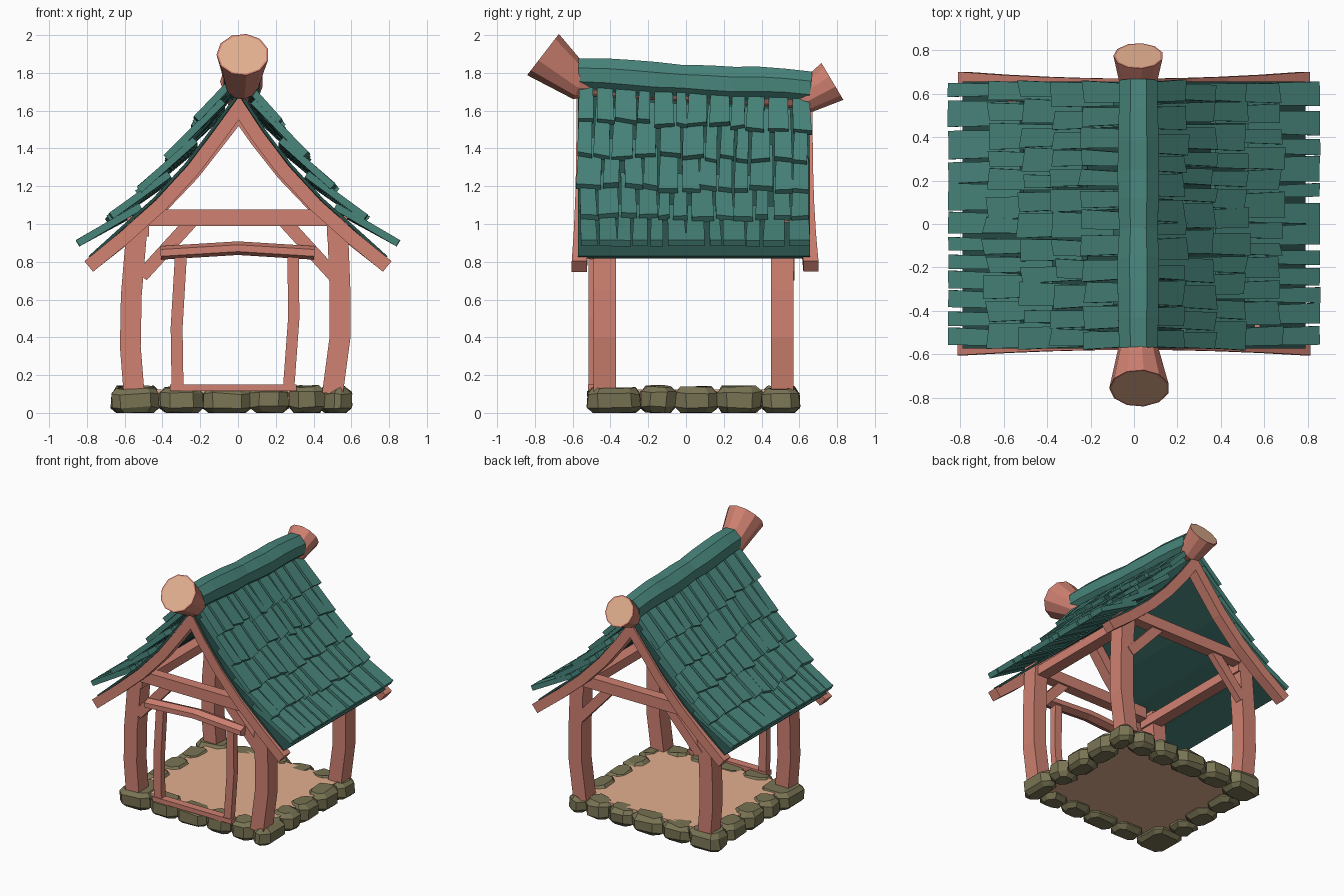
import bpy, bmesh, math, random
from mathutils import Vector

random.seed(7)
cube = bpy.data.objects.get("Cube")
if cube:
    bpy.data.objects.remove(cube, do_unlink=True)


def material(name, rgb):
    m = bpy.data.materials.new(name)
    m.use_nodes = True
    m.diffuse_color = (*rgb, 1)
    m.node_tree.nodes["Principled BSDF"].inputs["Base Color"].default_value = (*rgb, 1)
    return m


WOOD = material("reddish wood", (0.63, 0.22, 0.165))
CUT = material("pale cut wood", (0.76, 0.43, 0.275))
TEAL = material("teal shingle", (0.065, 0.235, 0.2))
DARK_TEAL = material("dark teal underlay", (0.022, 0.078, 0.068))
STONE = material("olive stone", (0.192, 0.175, 0.089))
X, Y = Vector((1, 0, 0)), Vector((0, 1, 0))


def finish(name, bm, *mats):
    bmesh.ops.recalc_face_normals(bm, faces=bm.faces)
    mesh = bpy.data.meshes.new(name)
    bm.to_mesh(mesh)
    bm.free()
    for m in mats:
        mesh.materials.append(m)
    ob = bpy.data.objects.new(name, mesh)
    bpy.context.collection.objects.link(ob)
    return ob


def rect(w, d, lift=0):
    return [(a * d / 2, b * w / 2 + lift) for a, b in ((-1, -1), (1, -1), (1, 1), (-1, 1))]


def ring(n, a=1, b=1):
    return [(a * math.cos(math.tau * (i + .5) / n), b * math.sin(math.tau * (i + .5) / n))
            for i in range(n)]


def sweep(pts, prof, u, scales=None):
    """Carry a profile along a mitred path; u is the profile's fixed side axis."""
    pts = [Vector(p) for p in pts]
    bm, rows = bmesh.new(), []
    for i, p in enumerate(pts):
        before = (p - pts[max(i - 1, 0)]).normalized()
        after = (pts[min(i + 1, len(pts) - 1)] - p).normalized()
        t = (before + after).normalized()
        miter = 1 / max(0.4, t.dot(after if after.length else before))
        v = t.cross(u).normalized() * miter
        s = scales[i] if scales else 1
        rows.append([bm.verts.new(p + (u * a + v * b) * s) for a, b in prof])
    n = len(prof)
    for r, q in zip(rows, rows[1:]):
        for j in range(n):
            bm.faces.new((r[j], r[(j + 1) % n], q[(j + 1) % n], q[j]))
    caps = [bm.faces.new(rows[0]), bm.faces.new(rows[-1])]
    return bm, caps


def beam(name, pts, w, d, u=Y):
    return finish(name, sweep(pts, rect(w, d), u)[0], WOOD)


def block(name, lo, hi, mat, corner=0, rim=0, jitter=0):
    bm = bmesh.new()
    bmesh.ops.create_cube(bm, size=1)
    for v in bm.verts:
        v.co = Vector([l + (h - l) * (c + .5) for l, h, c in zip(lo, hi, v.co)])
    if corner:
        upright = [e for e in bm.edges if abs(e.verts[0].co.z - e.verts[1].co.z) > .01]
        bmesh.ops.bevel(bm, geom=upright, offset=corner, segments=1, affect='EDGES')
        flat = [e for e in bm.edges if abs(e.verts[0].co.z - e.verts[1].co.z) < .01]
        bmesh.ops.bevel(bm, geom=flat, offset=rim, segments=1, affect='EDGES')
        for v in bm.verts:
            v.co += Vector([random.uniform(-jitter, jitter) for _ in range(3)])
            v.co.z = max(0, v.co.z)
    return finish(name, bm, mat)


# Floor and ring of foundation stones, with larger corner stones
block("floor", (-.57, -.44, .04), (.52, .52, .125), CUT)
FRONT = [-.67, -.415, -.185, .065, .27, .46, .6]
SIDE = [-.24, -.055, .165, .4]


def stone(name, x0, x1, y0, y1):
    block(name, (x0, y0, 0), (x1, y1, random.uniform(.125, .142)), STONE, .05, .03, .007)


for k, (a, b) in enumerate(zip(FRONT, FRONT[1:])):
    corner = k in (0, len(FRONT) - 2)
    stone(f"front_stone_{k + 1}", a, b, -.52, SIDE[0] if corner else -.35)
    stone(f"back_stone_{k + 1}", a, b, SIDE[-1] if corner else .43, .6)
for label, x0, x1 in (("right", -.66, -.48), ("left", .43, .6)):
    for k, (a, b) in enumerate(zip(SIDE, SIDE[1:])):
        stone(f"{label}_stone_{k + 1}", x0, x1, a, b)

# Bowed corner posts, gable cross beams and knee braces
POST = {"right": ((-.55, .1), (-.57, .35), (-.565, .62), (-.53, 1.04)),
        "left": ((.5, .1), (.54, .4), (.54, .65), (.525, 1.04))}
for end, y, yb in (("front", -.43, -.465), ("back", .51, .55)):
    for side, curve in POST.items():
        s = -1 if side == "right" else 1
        beam(f"{end}_{side}_post", [(x, y, z) for x, z in curve], .11, .12)
        beam(f"{end}_{side}_brace", [(s * .51, yb, .725), (s * .25, yb, 1.01)], .07, .05)
    beam(f"{end}_cross_beam", [(-.47, yb, 1.033), (.47, yb, 1.033)], .085, .08)
for side, s in (("right", -1), ("left", 1)):
    beam(f"{side}_wall_plate", [(s * .515, -.49, .97), (s * .515, .57, .97)], .07, .09, X)

# Doorway frame in the front wall
block("door_sill", (-.36, -.52, .115), (.31, -.46, .15), WOOD)
beam("door_right_jamb", [(-.32, -.49, .13), (-.325, -.49, .45), (-.302, -.49, .84)], .063, .05)
beam("door_left_jamb", [(.268, -.49, .13), (.295, -.49, .5), (.292, -.49, .84)], .06, .05)
lintel_path = [(-.41, -.5, .847), (0, -.5, .872), (.405, -.5, .847)]
finish("door_lintel", sweep(lintel_path, ring(6, .055, .036), Y)[0], WOOD)

# Curved gable rafters
HALF = [(.1, 1.47), (.24, 1.285), (.41, 1.1), (.6, .93), (.79, .775)]


def roof_path(half, y, top, flare=0, drop=0):
    side = [(x, y + flare * x * x, z - drop * (z - .8) / .8) for x, z in half]
    return [(-x, a, z) for x, a, z in reversed(side)] + [(.005, y, top)] + side


beam("front_rafters", roof_path(HALF, -.54, 1.615, -.04), .072, .08)
beam("back_rafters", roof_path(HALF, .63, 1.58, .05, .03), .072, .08)


def settle(bm):
    """Let the ridge sink gently toward the back."""
    for v in bm.verts:
        v.co.z -= .07 * (v.co.y + .58) / 1.24 * max(0, (v.co.z - .9) / .85)


# Dark roof sheet under the shingles
bm, _ = sweep(roof_path(HALF[:-1] + [(.755, .79)], .042, 1.615), rect(.016, 1.23, .046), Y)
settle(bm)
finish("roof_sheet", bm, DARK_TEAL)

# Overlapping uneven shingles: lower edge and tucked upper edge of each course
EDGES = [(.858, .915), (.69, 1.05), (.53, 1.205), (.38, 1.375), (.245, 1.555),
         (.1, 1.76), (.035, 1.88)]


def shingle(bm, s, low, high, y0, y1, rough):
    low, high = Vector((low[0], 0, low[1])), Vector((high[0], 0, high[1]))
    run = (low - high).normalized()
    low = low + run * random.uniform(-.03, .012) * rough
    down = Vector((run.z, 0, -run.x)) * .038
    lift = Vector((0, 0, random.uniform(-.01, .006) * rough))
    skew = random.uniform(-.012, .012)
    tilt = run * random.uniform(-.012, .012) * rough
    pts = [high + Y * (y0 + .006), high + Y * (y1 - .006),
           low + lift + tilt + Y * (y1 + skew), low + lift - tilt + Y * (y0 + skew)]
    vs = [bm.verts.new((s * p.x, p.y, p.z)) for p in pts + [p + down for p in pts]]
    for f in ((0, 1, 2, 3), (7, 6, 5, 4), (0, 4, 5, 1), (1, 5, 6, 2), (2, 6, 7, 3), (3, 7, 4, 0)):
        bm.faces.new([vs[i] for i in f])


for side, s in (("right", -1), ("left", 1)):
    bm = bmesh.new()
    for k in range(5):
        high = (EDGES[k + 2][0] - .005, EDGES[k + 2][1] - .095)
        widths = [random.uniform(.7, 1.3) for _ in range(12)]
        y, unit = -.575, 1.235 / sum(widths)
        for w in widths:
            gap = random.uniform(.003, .009)
            shingle(bm, s, EDGES[k], high, y + gap, y + w * unit - gap, 1 if k else .1)
            y += w * unit
    settle(bm)
    finish(f"{side}_shingles", bm, TEAL)

# Wavy ridge cap
cap_path = [(.02, -.57 + 1.23 * i / 9, 1.788 - .065 * i / 9 + random.uniform(-.006, .006))
            for i in range(10)]
cap_scale = [random.uniform(.93, 1.05) for _ in cap_path]
finish("ridge_cap", sweep(cap_path, ring(8, .1, .098), X, cap_scale)[0], TEAL)

# Ridge log with flared, upturned ends and pale cut faces
log_path = [(.025, -.757, 1.897), (.02, -.56, 1.745), (.02, -.48, 1.73),
            (.02, .58, 1.67), (.02, .64, 1.675), (.02, .775, 1.755)]
bm, caps = sweep(log_path, ring(11), X, [.139, .09, .055, .055, .085, .115])
bm.normal_update()
bmesh.ops.inset_individual(bm, faces=caps, thickness=.01)
for f in caps:
    f.material_index = 1
finish("ridge_log", bm, WOOD, CUT)
